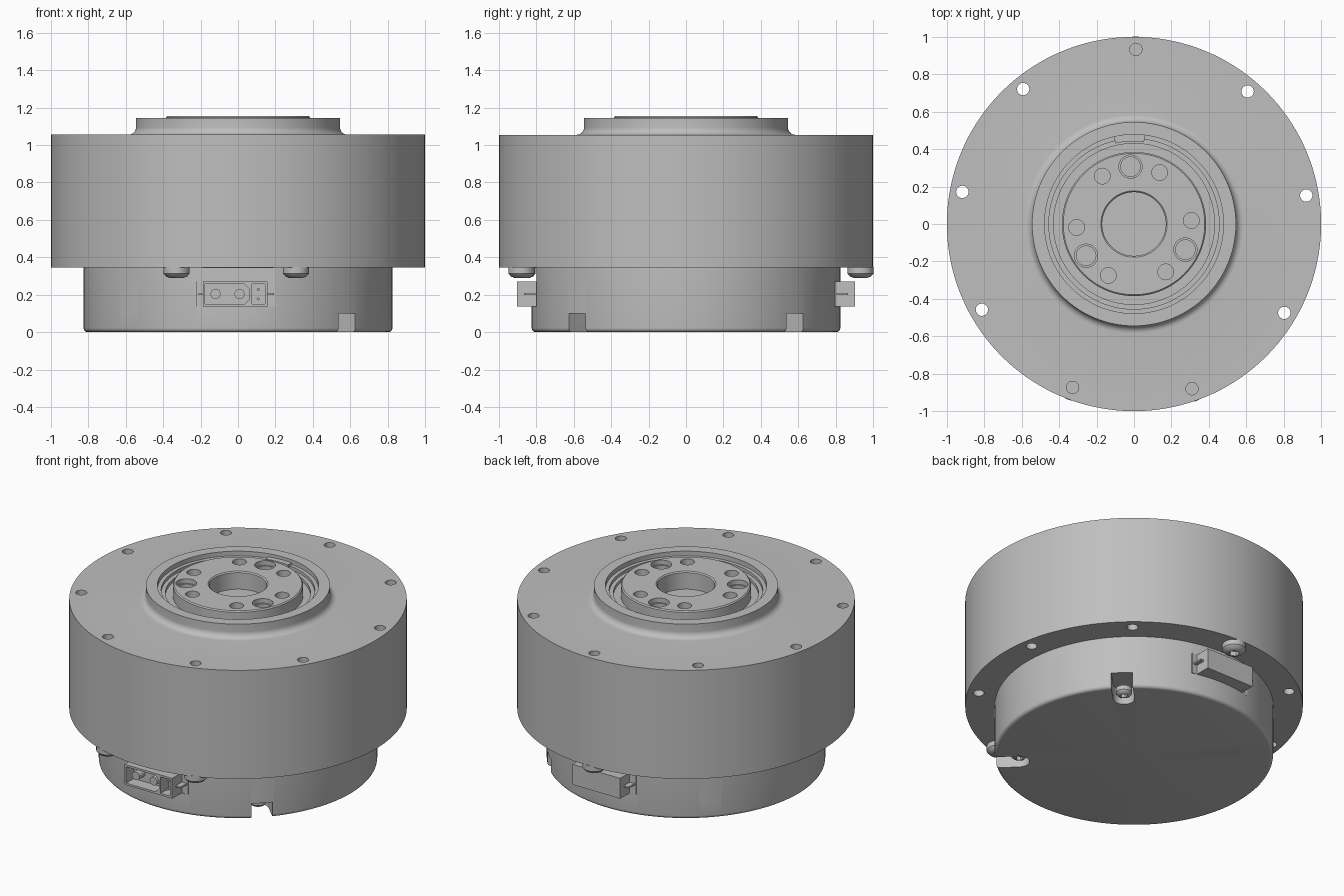
import bpy, bmesh
from math import cos, sin, pi, radians
from mathutils import Matrix, Vector

default = bpy.data.objects.get("Cube")
if default:
    bpy.data.objects.remove(default)

grey = bpy.data.materials.new("metal_grey")
grey.use_nodes = True
grey.diffuse_color = (0.52, 0.52, 0.52, 1)
grey.node_tree.nodes["Principled BSDF"].inputs["Base Color"].default_value = grey.diffuse_color


def make(name, bm, matrix=None):
    """Turn a bmesh into a grey object."""
    bmesh.ops.remove_doubles(bm, verts=bm.verts, dist=1e-5)
    if matrix:
        bm.transform(matrix)
    bmesh.ops.recalc_face_normals(bm, faces=bm.faces)
    mesh = bpy.data.meshes.new(name)
    bm.to_mesh(mesh)
    bm.free()
    mesh.materials.append(grey)
    obj = bpy.data.objects.new(name, mesh)
    bpy.context.collection.objects.link(obj)
    return obj


def lathe(name, profile, closed=False, steps=144, matrix=None):
    """Spin an (r, z) profile about the z axis."""
    bm = bmesh.new()
    verts = [bm.verts.new((r, 0, z)) for r, z in profile]
    pairs = list(zip(verts, verts[1:]))
    if closed:
        pairs.append((verts[-1], verts[0]))
    edges = [bm.edges.new(p) for p in pairs]
    bmesh.ops.spin(bm, geom=verts + edges, axis=(0, 0, 1), cent=(0, 0, 0),
                   angle=2 * pi, steps=steps, use_merge=True)
    return make(name, bm, matrix)


def cyl(bm, x, y, z0, z1, r, segs=32):
    bmesh.ops.create_cone(bm, cap_ends=True, segments=segs, radius1=r, radius2=r, depth=z1 - z0,
                          matrix=Matrix.Translation((x, y, (z0 + z1) / 2)))


def prism(bm, outline, y0, y1):
    """Extrude an (x, z) outline along y."""
    face = bm.faces.new([bm.verts.new((x, y0, z)) for x, z in outline])
    out = bmesh.ops.extrude_face_region(bm, geom=[face])
    moved = [v for v in out["geom"] if isinstance(v, bmesh.types.BMVert)]
    bmesh.ops.translate(bm, verts=moved, vec=(0, y1 - y0, 0))


def box(bm, x0, x1, y0, y1, z0, z1):
    prism(bm, [(x0, z0), (x1, z0), (x1, z1), (x0, z1)], y0, y1)


def cut(obj, bm, matrix=None):
    """Subtract a bmesh from an object."""
    cutter = make(obj.name + "_cutter", bm, matrix)
    cutter.hide_render = True
    mod = obj.modifiers.new("cut", 'BOOLEAN')
    mod.operation, mod.solver, mod.use_self, mod.object = 'DIFFERENCE', 'EXACT', True, cutter
    bpy.context.view_layer.objects.active = obj
    bpy.ops.object.modifier_apply(modifier=mod.name)
    bpy.data.objects.remove(cutter)


def polar(r, degrees):
    return r * cos(radians(degrees)), r * sin(radians(degrees))


# Main casing with raised collar, concave fillet and stepped recess
fillet = [(0.585 - 0.04 * sin(a), 1.095 - 0.04 * cos(a)) for a in [i * pi / 16 for i in range(9)]]
casing = lathe("casing", [(0, 0.345), (1, 0.345), (1, 1.055)] + fillet + [
    (0.545, 1.145), (0.478, 1.145), (0.478, 1.115), (0.455, 1.115), (0.455, 1.095),
    (0.43, 1.095), (0.43, 1.075), (0.17, 1.075), (0.17, 1.04), (0, 1.04)])

# Nine rim holes; three are filled from below by screws
rim_angles = [89.4 + 40 * k for k in range(9)]
screw_angles = rim_angles[0::1][0:1] + rim_angles[4:6]
bm = bmesh.new()
for a in rim_angles:
    cyl(bm, *polar(0.933, a), 0.85 if a in screw_angles else 0.2, 1.2, 0.033)
cut(casing, bm)

# Key tab in the collar recess
bm = bmesh.new()
arc = [83 + 2.5 * k for k in range(9)]
ring = [polar(0.442, a) for a in arc] + [polar(0.482, a) for a in reversed(arc)]
face = bm.faces.new([bm.verts.new((x, y, 1.09)) for x, y in ring])
out = bmesh.ops.extrude_face_region(bm, geom=[face])
bmesh.ops.translate(bm, vec=(0, 0, 0.035),
                    verts=[v for v in out["geom"] if isinstance(v, bmesh.types.BMVert)])
make("recess_key", bm)

# Output hub with its bore and bolt holes
hub = lathe("output_hub", [(0.17, 1.06), (0.385, 1.06), (0.385, 1.148), (0.378, 1.155),
                           (0.177, 1.155), (0.17, 1.148)], closed=True)
bm = bmesh.new()
for k in range(6):
    cyl(bm, *polar(0.307, 3.5 + 60 * k), 1.0, 1.2, 0.042)
for k in range(3):
    cyl(bm, *polar(0.307, 93.5 + 120 * k), 1.125, 1.2, 0.062)
cut(hub, bm)
bm = bmesh.new()
for k in range(3):
    cyl(bm, *polar(0.307, 93.5 + 120 * k), 1.0, 1.19, 0.052)
cut(hub, bm)

# Lower base with rounded bottom edge
edge = [(0.803 + 0.022 * sin(a), 0.022 - 0.022 * cos(a)) for a in [i * pi / 10 for i in range(6)]]
base = lathe("base", [(0, 0)] + edge + [(0.825, 0.35), (0, 0.35)])

# Four radial slots with round inner ends
slot_angles = [45, 135, 225, 315]
for a in slot_angles:
    bm = bmesh.new()
    w = 0.0635
    inner = [(0.685 - w * sin(t), w * cos(t)) for t in [i * pi / 12 for i in range(13)]]
    prism(bm, inner + [(0.95, -w), (0.95, w)], -0.065, 0.1)
    cut(base, bm, Matrix.Rotation(radians(a), 4, 'Z') @ Matrix.Rotation(pi / 2, 4, 'X'))

# Flats behind the two connectors
turns = {"front": Matrix.Identity(4), "back": Matrix.Rotation(pi, 4, 'Z')}
for turn in turns.values():
    bm = bmesh.new()
    box(bm, -0.222, 0.202, -0.95, -0.795, 0.137, 0.344)
    cut(base, bm, turn)


def screw(name, x, y, z, r, h):
    """Domed screw head facing down, with a hexagonal socket."""
    dome = [(0, -h), (r * 0.5, -h * 0.96), (r * 0.8, -h * 0.82), (r, -h * 0.55), (r, 0.004), (0, 0.004)]
    head = lathe(name, dome, steps=32, matrix=Matrix.Translation((x, y, z)))
    socket = bmesh.new()
    cyl(socket, x, y, z - h * 1.5, z - h * 0.45, r * 0.45, 6)
    cut(head, socket)


for i, a in enumerate(screw_angles):
    screw(f"rim_screw_{i + 1}", *polar(0.933, a), 0.345, 0.07, 0.058)
for i, a in enumerate(slot_angles):
    screw(f"base_screw_{i + 1}", *polar(0.683, a), 0.065, 0.048, 0.045)

# Connectors: open housing with two sockets, side fins and pins
for side, turn in turns.items():
    bm = bmesh.new()
    box(bm, -0.188, 0.157, -0.904, -0.78, 0.137, 0.27)
    housing = make(side + "_connector_housing", bm, turn)
    bm = bmesh.new()
    prism(bm, [(-0.176, 0.15), (0.035, 0.15), (0.06, 0.175), (0.06, 0.232),
               (0.035, 0.257), (-0.176, 0.257)], -0.95, -0.825)
    box(bm, 0.074, 0.143, -0.95, -0.825, 0.15, 0.257)
    cut(housing, bm, turn)

    bm = bmesh.new()
    box(bm, -0.222, 0.202, -0.803, -0.78, 0.137, 0.27)
    make(side + "_connector_flange", bm, turn)

    bm = bmesh.new()
    for x0, x1 in ((-0.212, -0.18), (0.15, 0.192)):
        box(bm, x0, x1, -0.866, -0.79, 0.198, 0.208)
    make(side + "_connector_fins", bm, turn)

    # Pins are modelled upright, then laid along y
    bm = bmesh.new()
    for x in (-0.12, 0.008):
        cyl(bm, x, 0.204, 0.82, 0.885, 0.027, 24)
    for z in (0.178, 0.228):
        cyl(bm, 0.108, z, 0.82, 0.885, 0.008, 12)
    make(side + "_connector_pins", bm, turn @ Matrix.Rotation(pi / 2, 4, 'X'))

# Smooth round surfaces while keeping machined edges crisp
for obj in bpy.context.scene.objects:
    if obj.type == 'MESH':
        bpy.ops.object.select_all(action='DESELECT')
        obj.select_set(True)
        bpy.context.view_layer.objects.active = obj
        bpy.ops.object.shade_smooth_by_angle(angle=radians(30))
